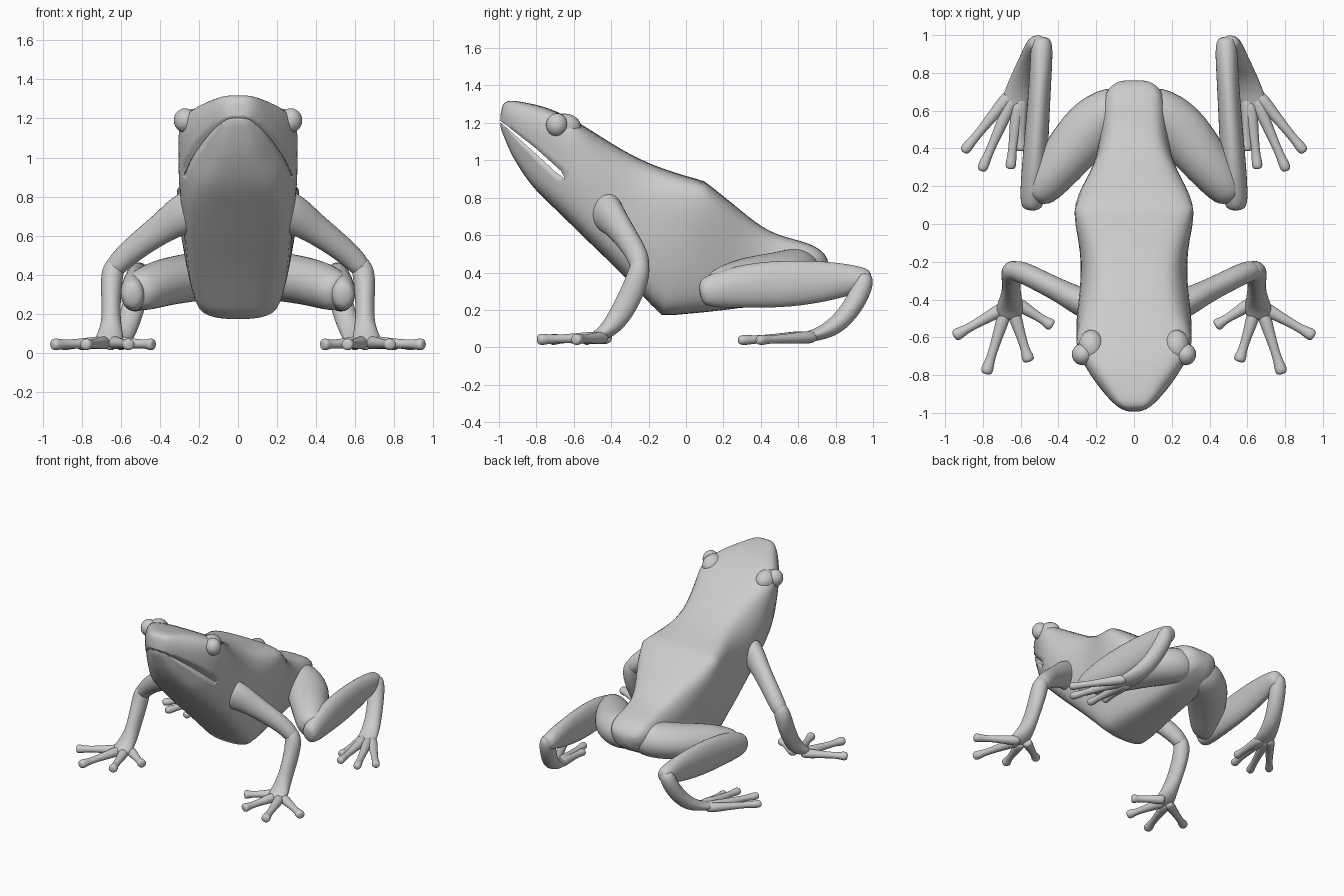
import bpy, bmesh, math
from mathutils import Vector

if "Cube" in bpy.data.objects:
    bpy.data.objects.remove(bpy.data.objects["Cube"])

skin = bpy.data.materials.new("grey_skin")
skin.use_nodes = True
GREY = (0.6, 0.6, 0.6, 1)
skin.diffuse_color = GREY
skin.node_tree.nodes["Principled BSDF"].inputs["Base Color"].default_value = GREY


def loft(name, rings, mirror=False, crease_ring=None, levels=2):
    """Bridge closed rings of points, cap both ends and smooth the skin."""
    bm = bmesh.new()
    loops = [[bm.verts.new(p) for p in ring] for ring in rings]
    n = len(loops[0])
    for a, b in zip(loops, loops[1:]):
        for i in range(n):
            j = (i + 1) % n
            bm.faces.new((a[i], a[j], b[j], b[i]))
    bm.faces.new(loops[0])
    bm.faces.new(loops[-1])
    if crease_ring is not None:
        # Keep the ridge across back and belly firm, the flanks soft
        layer = bm.edges.layers.float.new("crease_edge")
        ring = loops[crease_ring]
        for i in range(n):
            if i % 6 not in (2, 3):
                bm.edges.get((ring[i], ring[(i + 1) % n]))[layer] = 0.6
    bmesh.ops.recalc_face_normals(bm, faces=bm.faces)
    return finish(name, bm, mirror, levels)


def finish(name, bm, mirror=False, levels=0):
    for f in bm.faces:
        f.smooth = True
    mesh = bpy.data.meshes.new(name)
    bm.to_mesh(mesh)
    bm.free()
    mesh.materials.append(skin)
    ob = bpy.data.objects.new(name, mesh)
    bpy.context.collection.objects.link(ob)
    if levels:
        sub = ob.modifiers.new("smooth", 'SUBSURF')
        sub.levels = sub.render_levels = levels
    if mirror:
        ob.modifiers.new("mirror", 'MIRROR')
    return ob


def limb(name, path, ref, sides=8):
    """Oval tube; each station is x, y, z, radius across, radius along ref."""
    pts = [Vector(p[:3]) for p in path]
    rings = []
    for i, p in enumerate(pts):
        t = (pts[min(i + 1, len(pts) - 1)] - pts[max(i - 1, 0)]).normalized()
        up = Vector(ref)
        up = (up - t * up.dot(t)).normalized()
        side = t.cross(up)
        ra, rb = path[i][3] * 1.1, path[i][4] * 1.1
        rings.append([p + side * ra * math.cos(a) + up * rb * math.sin(a)
                      for a in (math.tau * k / sides for k in range(sides))])
    return loft(name, rings, mirror=True)


def ball(name, centre, radii, segments=24):
    bm = bmesh.new()
    bmesh.ops.create_uvsphere(bm, u_segments=segments, v_segments=segments // 2, radius=1)
    bmesh.ops.scale(bm, vec=radii, verts=bm.verts)
    bmesh.ops.translate(bm, vec=centre, verts=bm.verts)
    return finish(name, bm, mirror=True)


# Body and head: top y, z, bottom y, z, then half widths high, middle, low
STATIONS = [
    (-.985, 1.30, -1.0, 1.19, .04, .05, .04),
    (-.95, 1.325, -.975, 1.13, .09, .11, .07),
    (-.86, 1.31, -.935, 1.03, .15, .18, .11),
    (-.74, 1.285, -.88, .94, .245, .25, .15),
    (-.60, 1.22, -.81, .84, .345, .30, .22),
    (-.46, 1.13, -.69, .73, .26, .335, .27),
    (-.30, 1.03, -.53, .57, .23, .31, .28),
    (-.12, .95, -.36, .41, .25, .28, .275),
    (.10, .89, -.13, .165, .385, .30, .245),
    (.28, .745, .10, .185, .25, .26, .20),
    (.44, .61, .30, .21, .15, .20, .16),
    (.62, .57, .50, .24, .15, .19, .15),
    (.72, .53, .66, .30, .14, .17, .12),
    (.77, .46, .755, .37, .08, .09, .07),
]
rings = []
for ty, tz, by, bz, high, mid, low in STATIONS:
    half = [(0, 0), (high * .6, .005), (high, .06), (mid, .40), (low, .88), (low * .65, .99), (0, 1)]
    half += [(-x, t) for x, t in half[-2:0:-1]]
    rings.append([(x, ty + (by - ty) * t, tz + (bz - tz) * t) for x, t in half])
body = loft("body", rings, crease_ring=8)

# Mouth slit cut right across the head
slit = [(-1.05, 1.255), (-.98, 1.203), (-.80, 1.062), (-.67, .945), (-.645, .90),
        (-.70, .94), (-.83, 1.06), (-.98, 1.193), (-1.05, 1.245)]
cutter = loft("mouth_cutter", [[(x, y, z) for y, z in slit] for x in (-.5, .5)], levels=0)
cutter.hide_render = True
cutter.hide_viewport = True
cut = body.modifiers.new("mouth", 'BOOLEAN')
cut.object = cutter
cut.operation = 'DIFFERENCE'
cut.solver = 'EXACT'

# Eyes and brows
ball("eyes", (.272, -.69, 1.19), (.057, .058, .062))
ball("brows", (.225, -.65, 1.175), (.07, .09, .075))

# Hind legs
UP, ACROSS = (0, 0, 1), (1, 0, 0)
limb("thighs", [(.0, .60, .40, .10, .09), (.10, .61, .41, .14, .13), (.24, .51, .385, .155, .125),
                (.37, .34, .365, .13, .122), (.47, .22, .33, .115, .115),
                (.535, .13, .30, .08, .09)], UP)
limb("shanks", [(.54, .07, .29, .05, .06), (.54, .13, .30, .066, .09), (.525, .32, .33, .068, .12),
                (.51, .55, .34, .062, .128), (.495, .78, .355, .058, .105),
                (.488, .93, .365, .06, .07), (.488, .995, .36, .045, .05)], UP)
limb("ankles", [(.50, .955, .40, .04, .04), (.51, .955, .34, .055, .06), (.54, .89, .21, .054, .058),
                (.58, .80, .11, .05, .06), (.615, .70, .065, .034, .07),
                (.64, .61, .05, .024, .07), (.65, .57, .045, .016, .05)], ACROSS)

# Front legs
limb("upper_arms", [(.08, -.47, .74, .09, .12), (.20, -.44, .74, .09, .12), (.29, -.41, .71, .075, .105),
                    (.38, -.36, .645, .062, .08), (.50, -.30, .56, .058, .068),
                    (.60, -.25, .475, .058, .06), (.65, -.245, .41, .05, .05)], UP)
limb("forearms", [(.61, -.245, .49, .04, .04), (.645, -.245, .42, .057, .06), (.65, -.275, .32, .064, .053),
                  (.65, -.335, .20, .062, .046), (.65, -.39, .12, .054, .057),
                  (.66, -.45, .068, .038, .075), (.66, -.51, .05, .022, .06)], ACROSS)


# Toes: webbed thick at the root, slim, with round pads at the tips
def toes(name, roots, tips, height, pad):
    for k, (root, tip) in enumerate(zip(roots, tips)):
        a, b = Vector((*root, height)), Vector((*tip, pad + .01))
        path = []
        for t, r in ((-.05, .03), (.1, .037), (.35, .029), (.75, .021), (.88, pad), (.97, pad), (1, pad / 2)):
            path.append((*a.lerp(b, t), r, r * .95))
        limb(f"{name}_{k + 1}", path, UP)


toes("front_toes", [(.68, -.44), (.68, -.46), (.64, -.46), (.62, -.42)],
     [(.955, -.595), (.785, -.795), (.555, -.73), (.43, -.54)], .052, .032)
toes("hind_toes", [(.66, .68), (.645, .66), (.615, .64), (.60, .66)],
     [(.905, .38), (.81, .28), (.655, .29), (.598, .385)], .055, .028)
